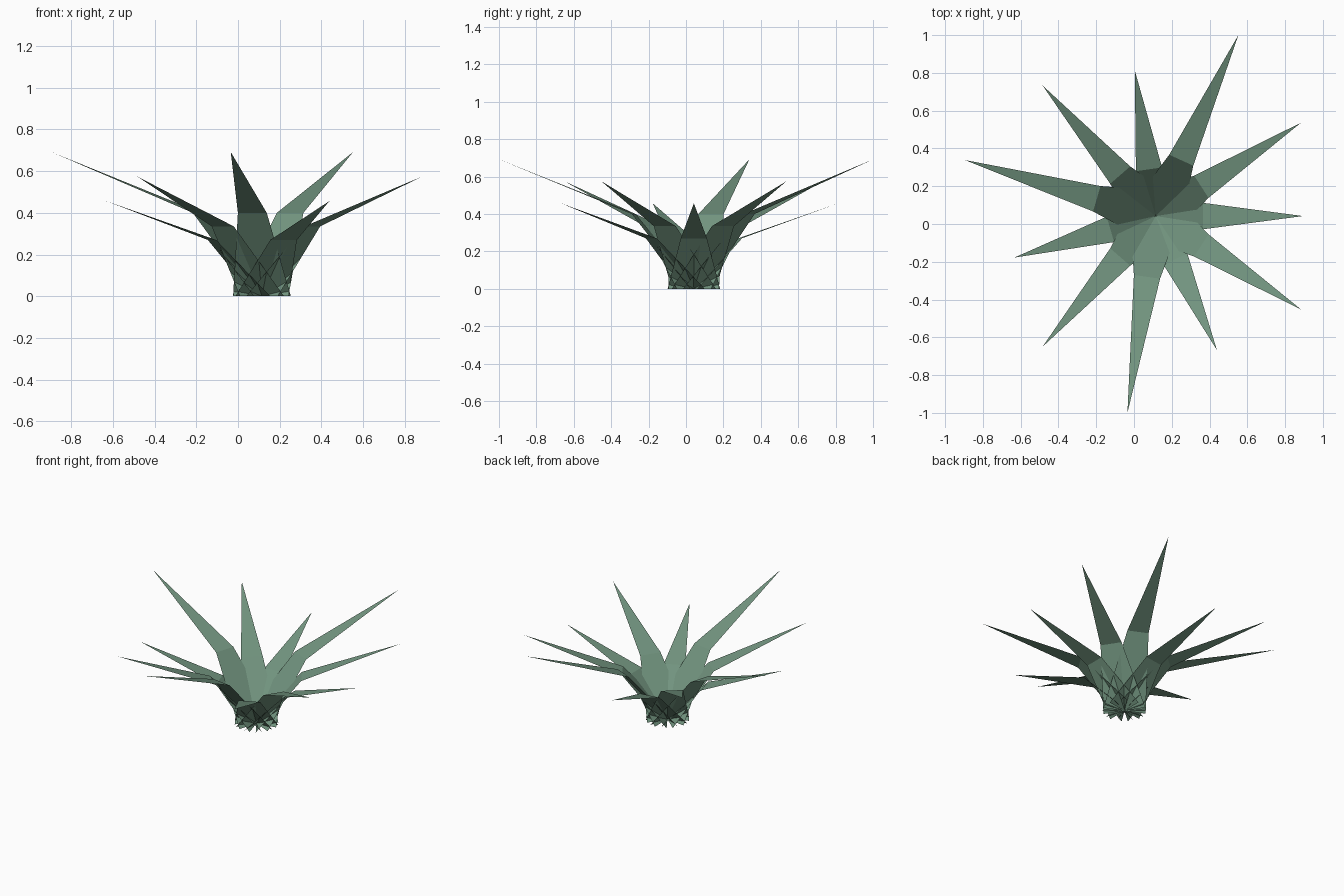
import bpy, bmesh, math
from mathutils import Matrix, Vector

if "Cube" in bpy.data.objects:
    bpy.data.objects.remove(bpy.data.objects["Cube"])

LEAVES = 11
CENTRE = Vector((0.115, 0.042, 0))

green = bpy.data.materials.new("sage_green")
green.diffuse_color = (0.17, 0.30, 0.215, 1)
green.use_nodes = True
green.node_tree.nodes["Principled BSDF"].inputs["Base Color"].default_value = green.diffuse_color

# bend radius, bend height, tip radius, tip height for short, medium and long leaves
SIZES = [(0.25, 0.27, 0.78, 0.457),
         (0.287, 0.335, 0.915, 0.575),
         (0.325, 0.40, 1.053, 0.692)]
BASE_HALF, BEND_HALF = 0.14, 0.07


def leaf(index):
    """Flat tapering blade: wide base through the centre, a bend, a sharp tip."""
    bend_r, bend_z, tip_r, tip_z = SIZES[index % 3]
    turn = Matrix.Translation(CENTRE) @ Matrix.Rotation(index * math.tau / LEAVES, 4, 'Z')
    bm = bmesh.new()
    v = [bm.verts.new(turn @ Vector(p)) for p in (
        (0, -BASE_HALF, 0), (bend_r, -BEND_HALF, bend_z),
        (bend_r, BEND_HALF, bend_z), (0, BASE_HALF, 0), (tip_r, 0, tip_z))]
    bm.faces.new(v[:4])
    bm.faces.new((v[1], v[4], v[2]))
    mesh = bpy.data.meshes.new(f"leaf_{index + 1}")
    bm.to_mesh(mesh)
    bm.free()
    mesh.materials.append(green)
    bpy.context.collection.objects.link(bpy.data.objects.new(mesh.name, mesh))


# Rosette of leaves, cycling short, medium, long
for i in range(LEAVES):
    leaf(i)
